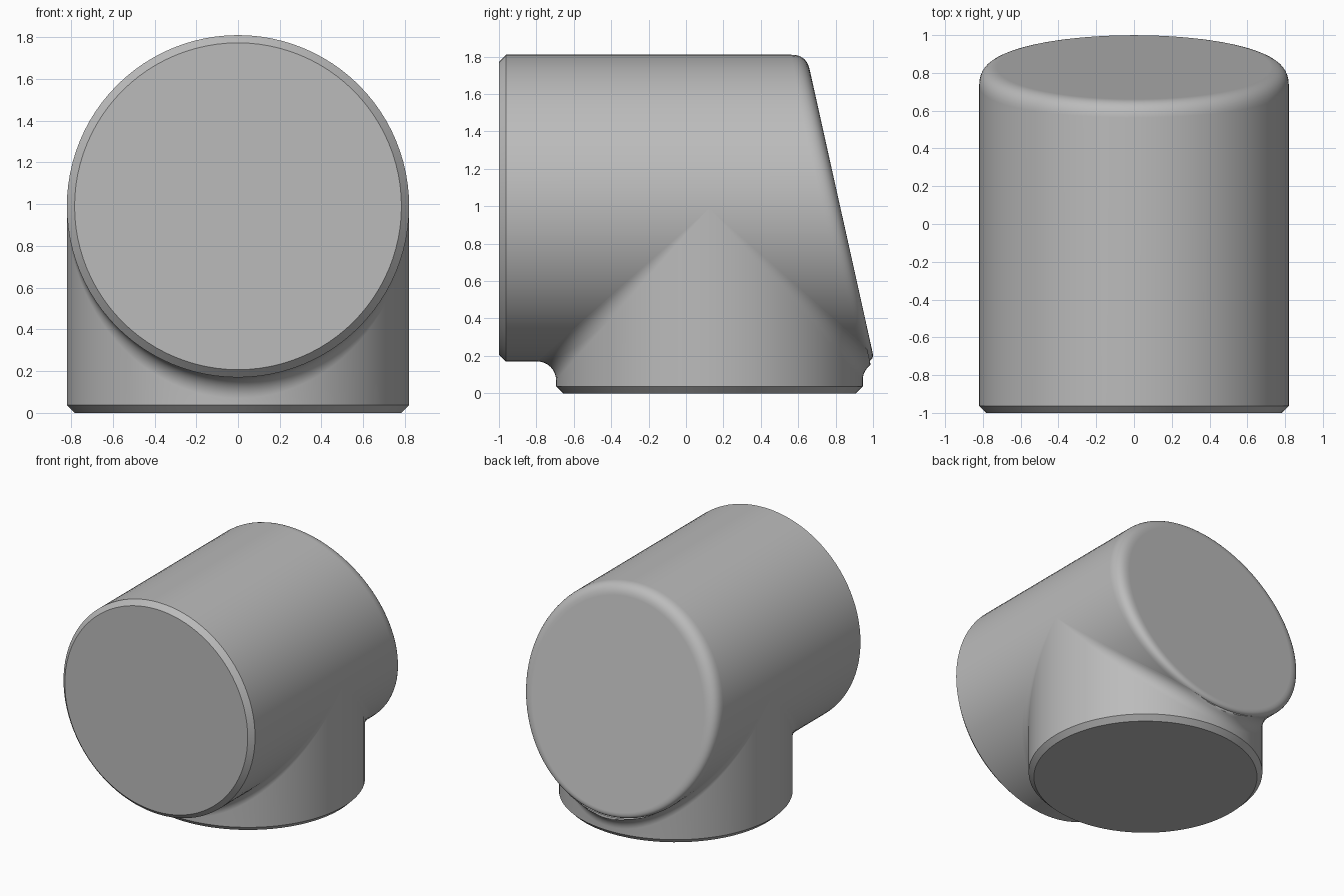
import bpy, bmesh, math
from mathutils import Vector

cube = bpy.data.objects.get("Cube")
if cube:
    bpy.data.objects.remove(cube, do_unlink=True)

R = 0.82          # radius shared by both cylinders
ZC = 0.99         # height of the horizontal axis
YC = 0.125        # position of the vertical axis
FILLET = 0.10
CHAMFER = 0.037
SLOPE = 0.2226    # lean of the slanted back
BACK = 0.826      # where the slanted back meets the horizontal axis
SEGMENTS = 96

grey = bpy.data.materials.new("plain grey")
grey.use_nodes = True
colour = (0.5, 0.5, 0.5, 1)
grey.diffuse_color = colour
grey.node_tree.nodes["Principled BSDF"].inputs["Base Color"].default_value = colour


def loft(name, profile, cap_end):
    """Skin the profiles found at each angle into one closed band, with flat caps."""
    bm = bmesh.new()
    columns = [[bm.verts.new(p) for p in profile(math.tau * i / SEGMENTS)]
               for i in range(SEGMENTS)]
    for i in range(SEGMENTS):
        a, b = columns[i - 1], columns[i]
        for j in range(len(a) - 1):
            bm.faces.new((a[j], b[j], b[j + 1], a[j + 1]))
    bm.faces.new([c[0] for c in columns])
    if cap_end:
        bm.faces.new([c[-1] for c in columns])
    bmesh.ops.remove_doubles(bm, verts=bm.verts, dist=0.0005)
    bmesh.ops.recalc_face_normals(bm, faces=bm.faces)
    # An open shell is oriented by its base cap
    if not cap_end:
        cap = min(bm.faces, key=lambda f: f.calc_center_median().z)
        if cap.normal.z > 0:
            bmesh.ops.reverse_faces(bm, faces=bm.faces)
    mesh = bpy.data.meshes.new(name)
    bm.to_mesh(mesh)
    bm.free()
    mesh.materials.append(grey)
    obj = bpy.data.objects.new(name, mesh)
    bpy.context.collection.objects.link(obj)
    bpy.ops.object.select_all(action='DESELECT')
    obj.select_set(True)
    bpy.context.view_layer.objects.active = obj
    bpy.ops.object.shade_smooth_by_angle(angle=math.radians(30))
    normals = obj.modifiers.new("even shading", 'WEIGHTED_NORMAL')
    normals.keep_sharp = True
    return obj


def body_profile(a):
    """Chamfered front, straight side, then a rounded rim onto the slanted back."""
    s, c = math.sin(a), math.cos(a)
    lean = -SLOPE * c
    edge = BACK + lean * R
    length = 0.065 + 0.015 * c + 0.03 * s * s
    start = Vector((R, edge - length))
    corner = Vector((R, edge))
    inward = Vector((-1, -lean)).normalized()
    end = corner + inward * length
    path = [Vector((R - CHAMFER, -1)), Vector((R, CHAMFER - 1))]
    for i in range(9):
        t = i / 8
        path.append(start * (1 - t) ** 2 + corner * 2 * t * (1 - t) + end * t * t)
    return [(p.x * s, p.y, ZC + p.x * c) for p in path]


def base_profile(a):
    """Chamfered foot, straight wall, then a fillet that runs onto the body."""
    s, c = math.sin(a), math.cos(a)
    side = 1 if c >= 0 else -1
    d = abs(c)
    points = [((R - CHAMFER) * s, YC + (R - CHAMFER) * c, 0),
              (R * s, YC + R * c, CHAMFER)]
    centre = Vector(((R + FILLET) * s, YC + side * (R + FILLET) * d,
                     ZC - (R + FILLET) * d))
    to_wall = Vector((-s, -c, 0))
    to_body = Vector((-s, 0, d))
    for i in range(11):
        p = centre + FILLET * to_wall.slerp(to_body, i / 10)
        # Keep the blend behind the rounded rim at the back
        p.y = min(p.y, BACK + SLOPE * (ZC - p.z) - 0.025)
        points.append(p)
    return points


loft("horizontal_body", body_profile, True)
loft("round_base", base_profile, False)
